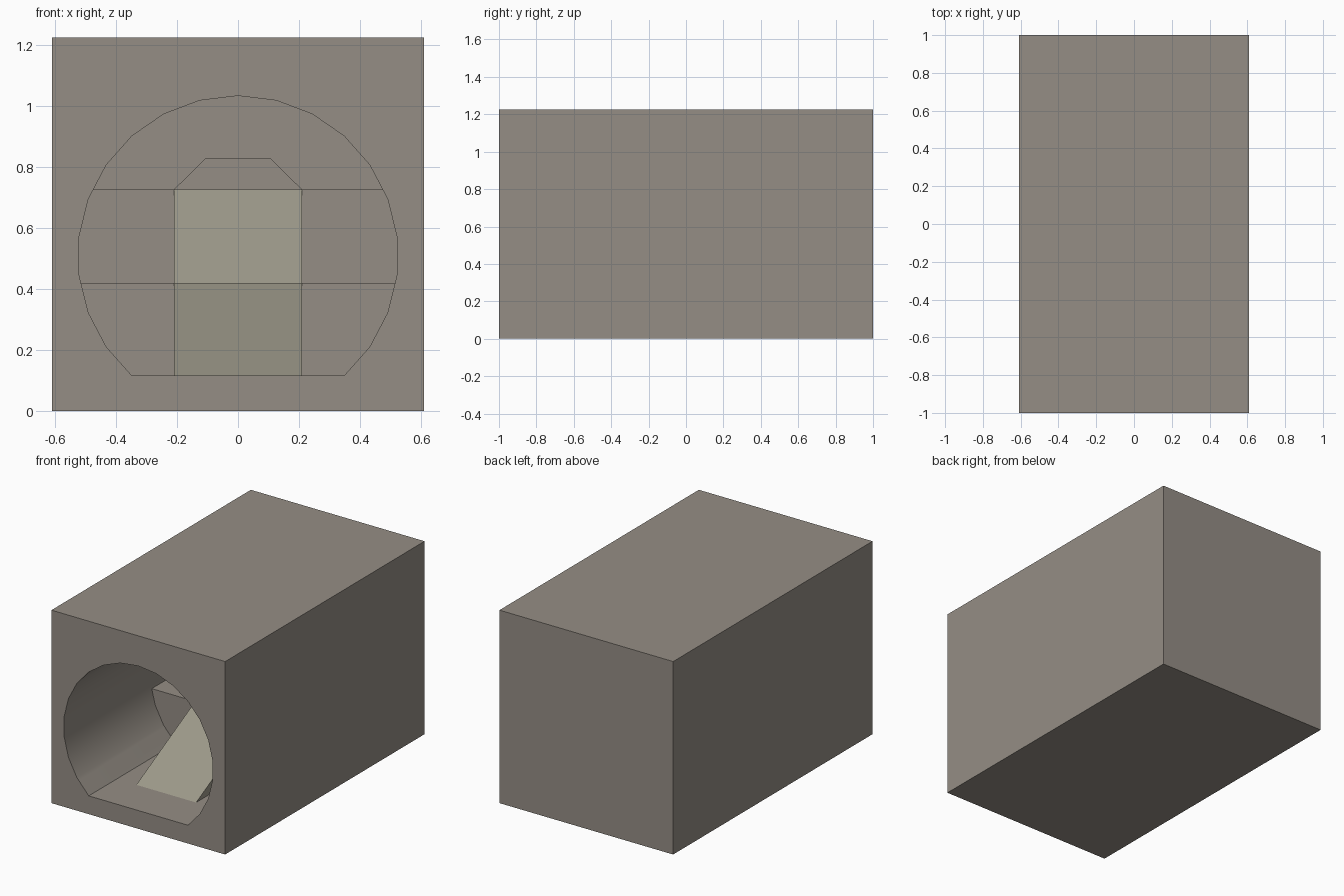
import bpy, bmesh, math

if "Cube" in bpy.data.objects:
    bpy.data.objects.remove(bpy.data.objects["Cube"])

W, H, L = 0.61, 1.225, 1.0          # half width, height, half length
R, CZ, N = 0.525, 0.509, 26         # tunnel radius, centre height, sides
BACK = 0.996                        # inner end of the tunnel


def material(name, color):
    m = bpy.data.materials.new(name)
    m.diffuse_color = (*color, 1)
    m.use_nodes = True
    m.node_tree.nodes["Principled BSDF"].inputs["Base Color"].default_value = m.diffuse_color
    return m


stone = material("warm_grey_stone", (0.30, 0.27, 0.235))
wood = material("pale_olive_ramp", (0.335, 0.318, 0.253))


def prism(name, pts, a, b, axis, mat):
    """Extrude a closed 2D profile from a to b along x (y,z points) or y (x,z points)."""
    bm = bmesh.new()

    def place(p, t):
        return (t, p[0], p[1]) if axis == "x" else (p[0], t, p[1])
    lo = [bm.verts.new(place(p, a)) for p in pts]
    hi = [bm.verts.new(place(p, b)) for p in pts]
    bm.faces.new(lo)
    bm.faces.new(hi)
    n = len(pts)
    for i in range(n):
        j = (i + 1) % n
        bm.faces.new((lo[i], lo[j], hi[j], hi[i]))
    bmesh.ops.recalc_face_normals(bm, faces=bm.faces)
    me = bpy.data.meshes.new(name)
    bm.to_mesh(me)
    bm.free()
    me.materials.append(mat)
    ob = bpy.data.objects.new(name, me)
    bpy.context.collection.objects.link(ob)
    return ob


def ring(k):
    t = 2 * math.pi * k / N
    return (R * math.sin(t), CZ + R * math.cos(t))


# Tunnel profile: 26-sided circle cut flat at its tenth corner from the top
tunnel = [ring(k) for k in range(-10, 11)]
FLOOR = tunnel[0][1]


def below(h):
    """Part of the tunnel profile under height h."""
    out = []
    for i, p in enumerate(tunnel):
        q = tunnel[(i + 1) % len(tunnel)]
        if p[1] <= h:
            out.append(p)
        if (p[1] - h) * (q[1] - h) < 0:
            t = (h - p[1]) / (q[1] - p[1])
            out.append((p[0] + t * (q[0] - p[0]), h))
    return out


# Outer block with the tunnel cut in from the front
block = prism("tunnel_block", [(-W, 0), (W, 0), (W, H), (-W, H)], -L, L, "y", stone)
cutter = prism("tunnel_cutter", tunnel, -L - 0.2, BACK, "y", stone)
cutter.hide_render = True
mod = block.modifiers.new("cut", "BOOLEAN")
mod.operation, mod.solver, mod.object = "DIFFERENCE", "EXACT", cutter
bpy.context.view_layer.objects.active = block
block.select_set(True)
bpy.ops.object.modifier_apply(modifier="cut")
bpy.data.objects.remove(cutter)
bpy.ops.object.shade_smooth_by_angle(angle=math.radians(30))

# Two raised floors, each with a ramp: (name, base height, top height, front y, ramp length)
for name, z0, z1, y, run in (("lower", FLOOR, 0.42, -0.13, 0.59),
                             ("upper", 0.42, 0.727, 0.50, 0.31)):
    prism(name + "_platform", below(z1), y, BACK, "y", stone)
    prism(name + "_ramp", [(y - run, z0), (y, z0), (y, z1)], -0.21, 0.21, "x", wood)

# Chamfered block at the rear of the upper platform
prism("rear_block", [(-0.21, 0.727), (0.21, 0.727), (0.107, 0.828), (-0.107, 0.828)],
      0.85, BACK, "y", stone)
